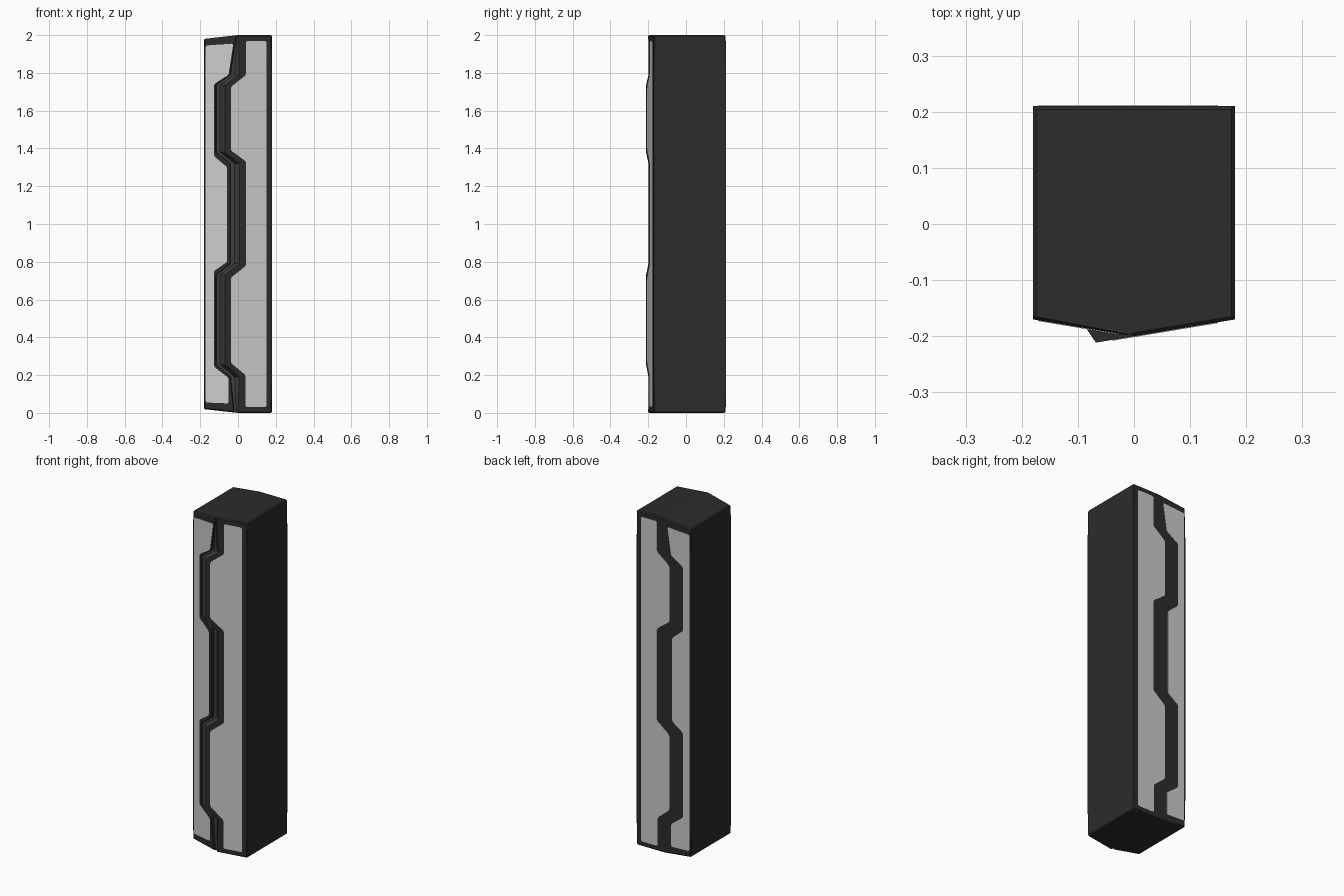
import bpy, bmesh

if "Cube" in bpy.data.objects:
    bpy.data.objects.remove(bpy.data.objects["Cube"])


def material(name, rgb):
    m = bpy.data.materials.new(name)
    m.diffuse_color = (*rgb, 1)
    m.use_nodes = True
    m.node_tree.nodes["Principled BSDF"].inputs["Base Color"].default_value = m.diffuse_color
    return m


DARK = material("charcoal", (0.025, 0.025, 0.025))
GROOVE = material("groove_grey", (0.045, 0.049, 0.052))
LIGHT = material("light_grey", (0.6, 0.6, 0.6))


def finish(name, bm, mats):
    bmesh.ops.recalc_face_normals(bm, faces=bm.faces[:])
    me = bpy.data.meshes.new(name)
    bm.to_mesh(me)
    bm.free()
    for m in mats:
        me.materials.append(m)
    ob = bpy.data.objects.new(name, me)
    bpy.context.collection.objects.link(ob)


# the two front slopes meet at x = 0; the right one overlaps the left
def left_y(x):
    return -0.2 - x / 6


def right_y(x):
    return -0.2 + x / 6


def back_y(x):
    return 0.21


# pillar body: rings with a zigzag groove in the front
# z, groove left edge, groove floor corner, groove right edge, floor depth
stations = [(0, -0.022, -0.010, 0.0, -0.185)]
for z, s in ((0.19, 0), (0.255, -0.076), (0.73, -0.076), (0.79, 0),
             (1.32, 0), (1.38, -0.076), (1.735, -0.076), (1.79, 0)):
    stations.append((z, s - 0.042, s - 0.018, s + 0.008, -0.173))
stations.append((2, -0.012, -0.006, 0.0, -0.197))

bm = bmesh.new()
rings = []
for z, xl, xm, xr, fy in stations:
    pts = [(-0.18, left_y(-0.18)), (xl, left_y(xl)), (xl + 0.003, fy), (xm, fy),
           (xr, right_y(xr)), (0.18, right_y(0.18)), (0.18, 0.21), (0, 0.21), (-0.18, 0.21)]
    # the ends slope in towards the left side
    slope = 0.02 if z == 0 else -0.02 if z == 2 else 0
    rings.append([bm.verts.new((x, y, z + slope * max(0, -x) / 0.18)) for x, y in pts])
n = len(rings[0])
for a, b in zip(rings, rings[1:]):
    for i in range(n):
        j = (i + 1) % n
        f = bm.faces.new((a[i], a[j], b[j], b[i]))
        f.material_index = 1 if i in (2, 3) else 0
for r in (rings[0], rings[-1]):
    bm.faces.new([r[i] for i in (4, 5, 6, 7)])
    bm.faces.new([r[i] for i in (0, 1, 2, 3, 4, 7, 8)])

# small chamfer on the outer edges
edges = []
for a, b in zip(rings, rings[1:]):
    edges += [bm.edges.get((a[i], b[i])) for i in (0, 5, 6, 8)]
for r in (rings[0], rings[-1]):
    edges += [bm.edges.get((r[i], r[(i + 1) % n])) for i in (0, 4, 5, 6, 7, 8)]
bmesh.ops.bevel(bm, geom=edges, offset=0.006, segments=1, affect='EDGES', material=0)
finish("pillar_body", bm, [DARK, GROOVE])

# light panels, the same outlines on front and back
right_outline = [(0.15, 0.03), (0.15, 1.97), (0.043, 1.97), (0.043, 1.79), (-0.038, 1.725),
                 (-0.038, 1.39), (0.043, 1.33), (0.043, 0.78), (-0.038, 0.715),
                 (-0.038, 0.265), (0.04, 0.2), (0.04, 0.03)]
left_outline = [(-0.171, 0.055), (-0.171, 1.945), (-0.025, 1.955), (-0.05, 1.79), (-0.128, 1.74),
                (-0.128, 1.36), (-0.057, 1.3), (-0.057, 0.8), (-0.128, 0.75),
                (-0.128, 0.245), (-0.05, 0.185), (-0.05, 0.05)]


def panel(name, outline, surface, out):
    bm = bmesh.new()
    face = bm.faces.new([bm.verts.new((x, surface(x) - out * 0.002, z)) for x, z in outline])
    bmesh.ops.bevel(bm, geom=bm.verts[:], offset=0.007, segments=1, affect='VERTICES')
    ext = bmesh.ops.extrude_face_region(bm, geom=bm.faces[:])
    bmesh.ops.translate(bm, vec=(0, out * 0.0035, 0),
                        verts=[v for v in ext["geom"] if isinstance(v, bmesh.types.BMVert)])
    finish(name, bm, [LIGHT])


panel("front_right_panel", right_outline, right_y, -1)
panel("front_left_panel", left_outline, left_y, -1)
panel("back_right_panel", right_outline, back_y, 1)
panel("back_left_panel", left_outline, back_y, 1)
